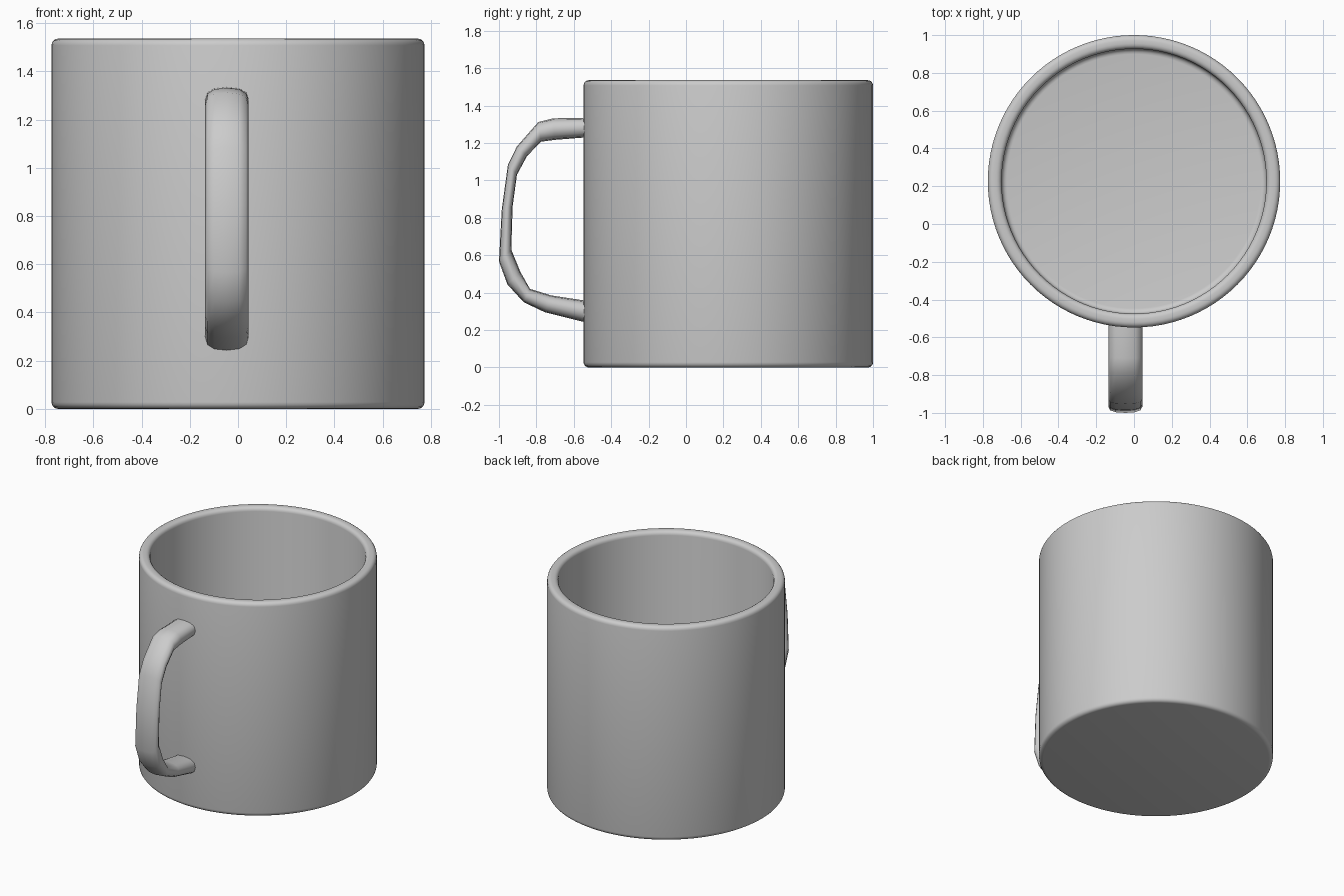
import bpy, bmesh
from math import cos, sin, pi, copysign
from mathutils import Vector

if "Cube" in bpy.data.objects:
    bpy.data.objects.remove(bpy.data.objects["Cube"])

CY = 0.2262                     # cup axis position in y
R, H = 0.774, 1.536             # outer radius, height
RI, FLOOR = 0.701, 0.13         # inner radius, floor height


def finish(name, bm, angle):
    bmesh.ops.recalc_face_normals(bm, faces=bm.faces)
    mesh = bpy.data.meshes.new(name)
    bm.to_mesh(mesh)
    bm.free()
    obj = bpy.data.objects.new(name, mesh)
    bpy.context.collection.objects.link(obj)
    bpy.ops.object.select_all(action='DESELECT')
    obj.select_set(True)
    bpy.context.view_layer.objects.active = obj
    bpy.ops.object.shade_smooth_by_angle(angle=angle)
    return obj


def skin(bm, rings):
    """Bridge consecutive closed rings and cap both ends."""
    loops = [[bm.verts.new(p) for p in ring] for ring in rings]
    n = len(loops[0])
    for a, b in zip(loops, loops[1:]):
        for i in range(n):
            j = (i + 1) % n
            bm.faces.new((a[i], a[j], b[j], b[i]))
    bm.faces.new(loops[0])
    bm.faces.new(loops[-1])


def arc(r, z, rad, start, end, steps=4):
    """Rounded profile corner as (radius, height) points."""
    angles = [start + (end - start) * i / steps for i in range(steps + 1)]
    return [(r + rad * cos(a), z + rad * sin(a)) for a in angles]


# Cup: one turned wall profile, from underside over the rim to the inner floor
e = 0.028
profile = (arc(R - e, e, e, -pi / 2, 0)
           + arc(R - e, H - e, e, 0, pi / 2)
           + arc(RI + e, H - e, e, pi / 2, pi)
           + arc(RI - e, FLOOR + e, e, 0, -pi / 2))
SEG = 96
bm = bmesh.new()
skin(bm, [[(r * cos(2 * pi * i / SEG), CY + r * sin(2 * pi * i / SEG), z)
           for i in range(SEG)] for r, z in profile])
finish("cup", bm, pi / 4)

# Handle: rounded sections lofted between outer and inner (y, z) outlines
outer = [(-.51, 1.335), (-.71, 1.332), (-.79, 1.312), (-.904, 1.182), (-.952, 1.085),
         (-.985, .845), (-1.0, .567), (-.955, .444), (-.868, .349), (-.754, .295), (-.51, .234)]
inner = [(-.51, 1.232), (-.70, 1.217), (-.775, 1.207), (-.85, 1.13), (-.904, 1.03),
         (-.927, .86), (-.934, .63), (-.885, .51), (-.834, .42), (-.72, .385), (-.51, .353)]
HX, HW, SIDES = -0.046, 0.09, 12


def soft(v):
    return copysign(abs(v) ** 0.8, v) if abs(v) > 1e-6 else 0.0


rings = []
for o, i in zip(outer, inner):
    o, i = Vector(o), Vector(i)
    mid, half = (o + i) / 2, (o - i) / 2
    ring = []
    for k in range(SIDES):
        a = 2 * pi * k / SIDES
        p = mid + half * soft(sin(a))
        ring.append((HX + HW * soft(cos(a)), p.x, p.y))
    rings.append(ring)
bm = bmesh.new()
skin(bm, rings)
finish("handle", bm, pi / 3)
